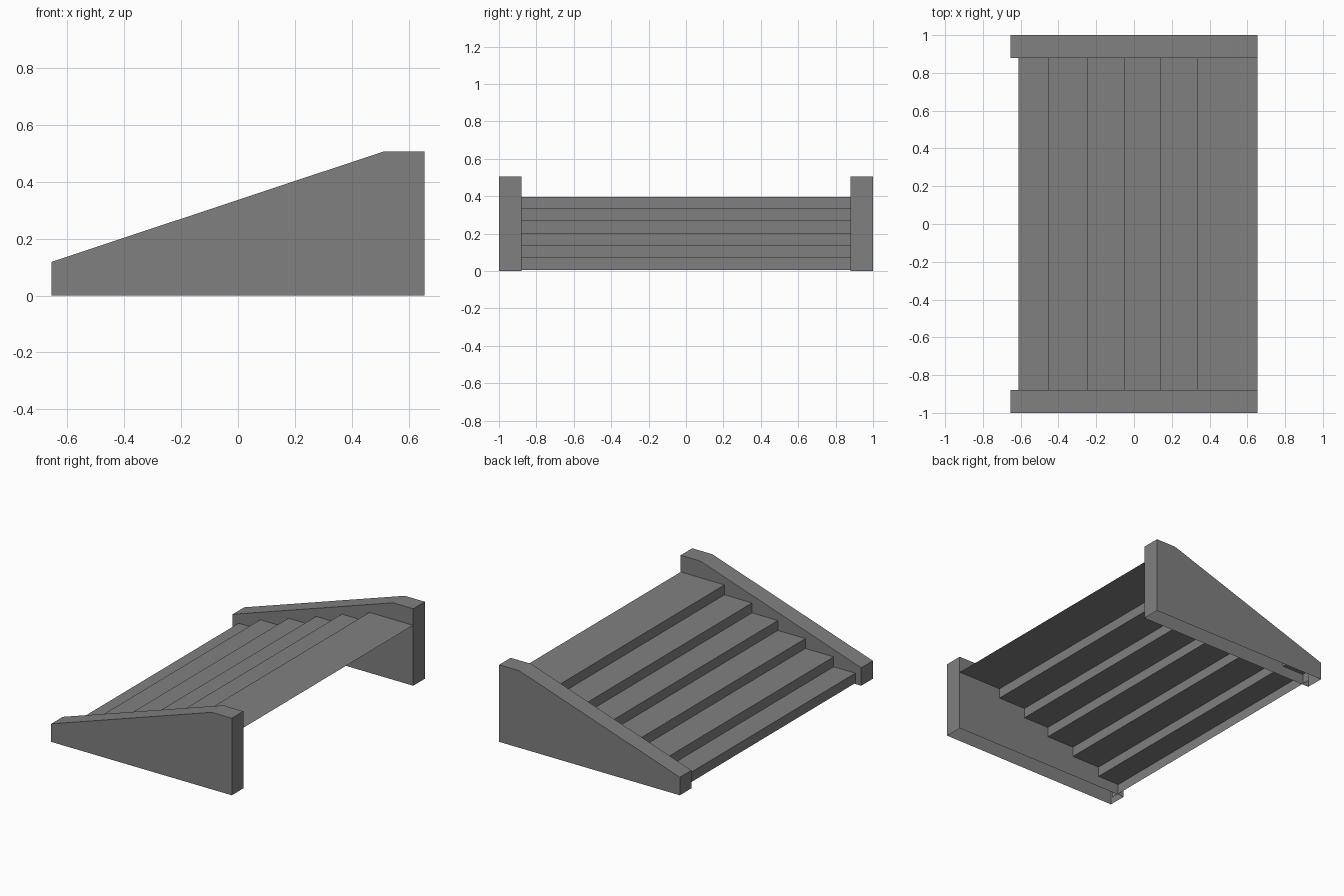
import bpy
import bmesh

cube = bpy.data.objects.get("Cube")
if cube:
    bpy.data.objects.remove(cube, do_unlink=True)

grey = bpy.data.materials.new("plain_grey")
grey.use_nodes = True
colour = (0.216, 0.216, 0.216, 1)
grey.diffuse_color = colour
grey.node_tree.nodes["Principled BSDF"].inputs["Base Color"].default_value = colour


def extrude_profile(name, profile, y0, y1, closed):
    """Sweep an (x, z) profile along y; closed adds both end caps."""
    bm = bmesh.new()
    near = [bm.verts.new((x, y0, z)) for x, z in profile]
    far = [bm.verts.new((x, y1, z)) for x, z in profile]
    for i in range(len(profile) - 1):
        bm.faces.new((near[i], far[i], far[i + 1], near[i + 1]))
    if closed:
        bm.faces.new(near)
        bm.faces.new(far[::-1])
        bmesh.ops.recalc_face_normals(bm, faces=bm.faces)
    mesh = bpy.data.meshes.new(name)
    bm.to_mesh(mesh)
    bm.free()
    mesh.materials.append(grey)
    obj = bpy.data.objects.new(name, mesh)
    bpy.context.collection.objects.link(obj)
    return obj


# Side walls: hollow wedges, open underneath
END = 0.655
wall = [(-END, 0), (-END, 0.118), (0.51, 0.505), (END, 0.505), (END, 0)]
extrude_profile("front_side_wall", wall, -1, -0.88, True)
extrude_profile("back_side_wall", wall, 0.88, 1, True)

# Stairs: one thin folded sheet whose ends are set into the walls
RISE = 0.065
riser_x = [-0.612, -0.455, -0.25, -0.05, 0.137, 0.337]
steps = []
z = 0.006
for x in riser_x:
    steps += [(x, z), (x, z + RISE)]
    z += RISE
steps.append((END - 0.001, z))
extrude_profile("stair_treads", steps, -0.94, 0.94, False)
